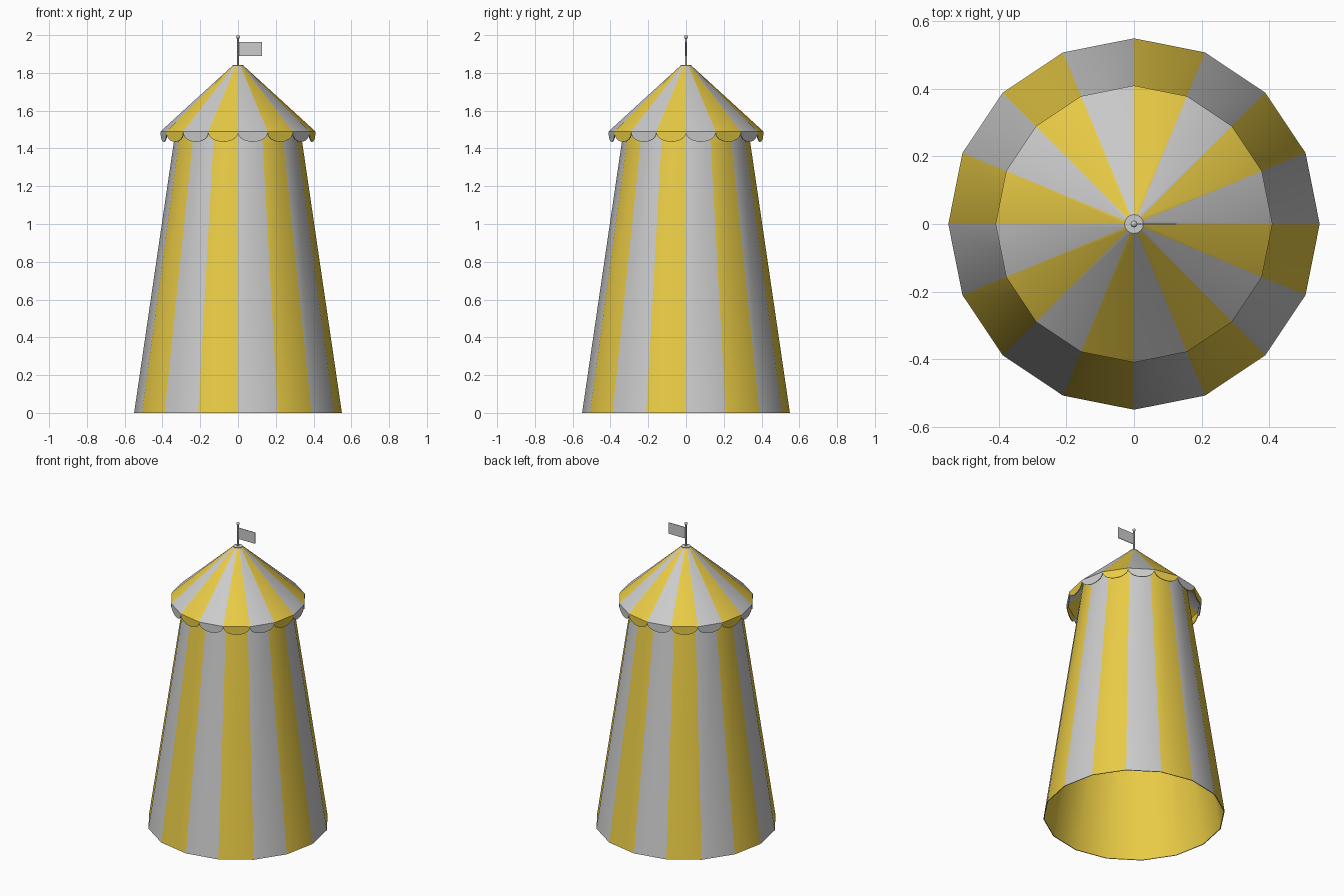
import bpy, bmesh
from math import sin, cos, pi, radians

if "Cube" in bpy.data.objects:
    bpy.data.objects.remove(bpy.data.objects["Cube"])

N = 16
STEP = 2 * pi / N
yellow = bpy.data.materials.new("yellow_canvas")
yellow.diffuse_color = (0.82, 0.6, 0.06, 1)
yellow.use_nodes = True
yellow.node_tree.nodes["Principled BSDF"].inputs["Base Color"].default_value = yellow.diffuse_color


def finish(name, bm, striped=True):
    bmesh.ops.recalc_face_normals(bm, faces=bm.faces)
    me = bpy.data.meshes.new(name)
    bm.to_mesh(me)
    bm.free()
    if striped:
        me.materials.append(None)
        me.materials.append(yellow)
    ob = bpy.data.objects.new(name, me)
    bpy.context.collection.objects.link(ob)
    bpy.ops.object.select_all(action='DESELECT')
    ob.select_set(True)
    bpy.context.view_layer.objects.active = ob
    bpy.ops.object.shade_smooth_by_angle(angle=radians(30))
    return ob


def striped_shell(name, profile, lining):
    """Closed profile turned round z; odd panels and lining segments are yellow."""
    bm = bmesh.new()
    rings = [[bm.verts.new((r * cos(k * STEP), r * sin(k * STEP), z)) for k in range(N)]
             for r, z in profile]
    for i in range(len(rings)):
        a, b = rings[i], rings[(i + 1) % len(rings)]
        for k in range(N):
            j = (k + 1) % N
            f = bm.faces.new((a[k], a[j], b[j], b[k]))
            f.material_index = 1 if i in lining else k % 2
    return finish(name, bm)


# Tapered wall with plain yellow lining, and conical roof
striped_shell("tent_wall", [(0.55, 0), (0.322, 1.555), (0.317, 1.555), (0.545, 0)], {2})
striped_shell("tent_roof", [(0.41, 1.49), (0.027, 1.84), (0.022, 1.835), (0.404, 1.487)], set())

# Scalloped valance, one scallop per panel
bm = bmesh.new()
SEG = 12
for k in range(N):
    for sgn in (0,):
        ca, cb = [(cos(a * STEP), sin(a * STEP)) for a in (k, k + 1)]
        cols = []
        for s in range(SEG + 1):
            t = (1 - cos(pi * s / SEG)) / 2
            drop = 0.006 + 0.049 * max(0.0, 1 - (2 * t - 1) ** 2) ** 0.5
            x, y = (ca[i] + (cb[i] - ca[i]) * t for i in (0, 1))
            cols.append([bm.verts.new((r * x, r * y, z))
                         for r, z in ((0.41, 1.49), (0.41, 1.49 - drop),
                                      (0.405, 1.49 - drop), (0.405, 1.49))])
        for p, q in zip(cols, cols[1:]):
            for i in range(3):
                bm.faces.new((p[i], p[i + 1], q[i + 1], q[i])).material_index = k % 2
bmesh.ops.remove_doubles(bm, verts=bm.verts, dist=0.0001)
finish("scalloped_valance", bm)


def cylinder(name, r, z0, z1, sides):
    bm = bmesh.new()
    bmesh.ops.create_cone(bm, cap_ends=True, segments=sides, radius1=r, radius2=r, depth=z1 - z0)
    bmesh.ops.translate(bm, verts=bm.verts, vec=(0, 0, (z0 + z1) / 2))
    finish(name, bm, False)


# Peak cap, pole and finial ball
cylinder("peak_cap", 0.028, 1.832, 1.842, 16)
cylinder("flag_pole", 0.005, 1.83, 1.99, 12)
bm = bmesh.new()
bmesh.ops.create_uvsphere(bm, u_segments=12, v_segments=8, radius=0.01)
bmesh.ops.translate(bm, verts=bm.verts, vec=(0, 0, 1.99))
finish("pole_finial", bm, False)

# Flag
bm = bmesh.new()
bmesh.ops.create_cube(bm, size=1)
bmesh.ops.scale(bm, verts=bm.verts, vec=(0.122, 0.004, 0.074))
bmesh.ops.translate(bm, verts=bm.verts, vec=(0.065, 0, 1.927))
finish("flag", bm, False)
